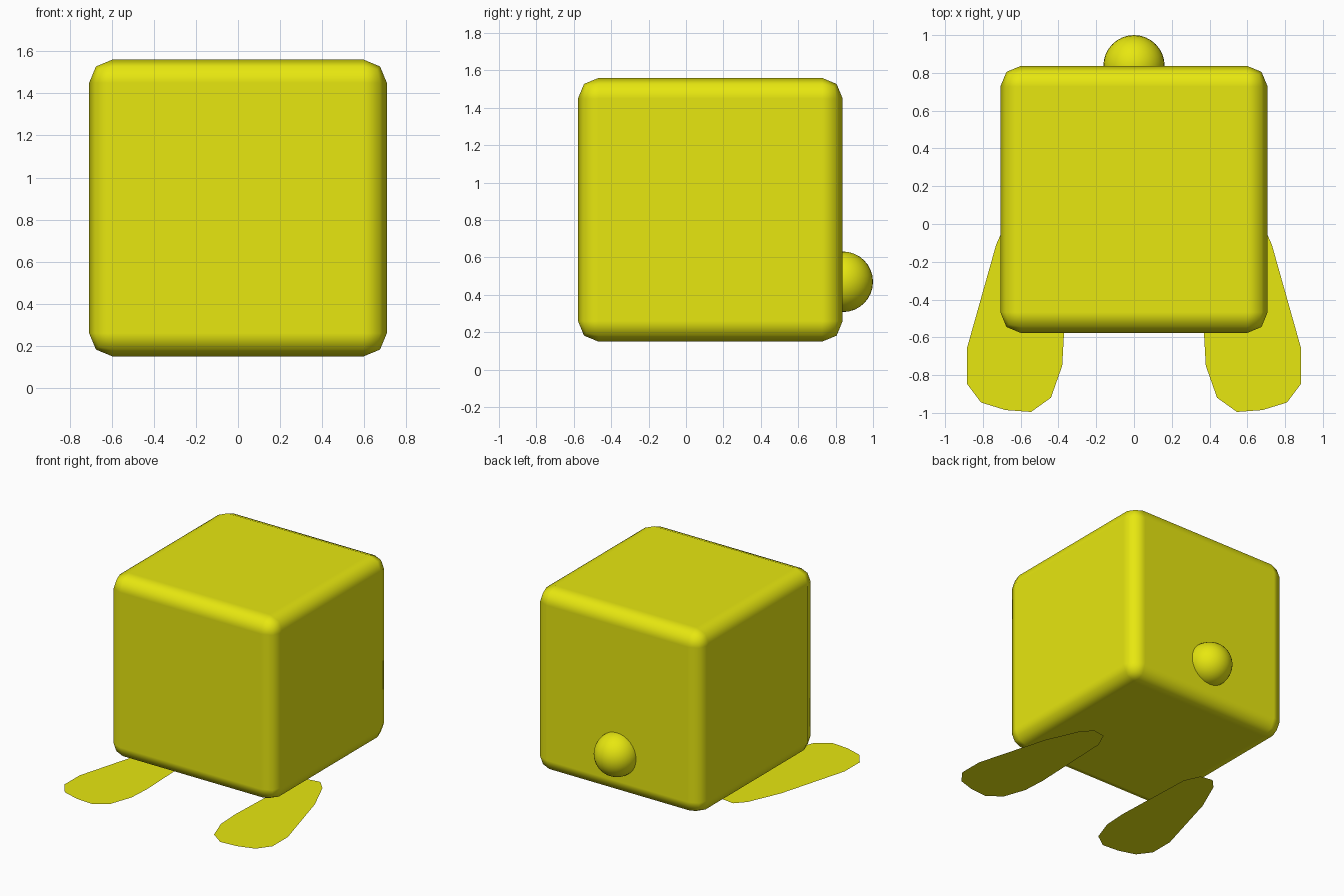
import bpy, bmesh, math

if "Cube" in bpy.data.objects:
    bpy.data.objects.remove(bpy.data.objects["Cube"])

yellow = bpy.data.materials.new("yellow")
yellow.diffuse_color = (0.8, 0.8, 0.005, 1)
yellow.use_nodes = True
yellow.node_tree.nodes["Principled BSDF"].inputs["Base Color"].default_value = yellow.diffuse_color


def flat_shape(name, points):
    """Single flat face from an ordered outline."""
    mesh = bpy.data.meshes.new(name)
    bm = bmesh.new()
    face = bm.faces.new([bm.verts.new(p) for p in points])
    face.normal_update()
    bm.to_mesh(mesh)
    bm.free()
    mesh.materials.append(yellow)
    obj = bpy.data.objects.new(name, mesh)
    bpy.context.collection.objects.link(obj)
    return obj


# Rounded cube body
bpy.ops.mesh.primitive_cube_add(size=1, location=(0, 0.13, 0.855))
body = bpy.context.object
body.name = "body"
body.scale = (1.415, 1.415, 1.41)
bpy.ops.object.transform_apply(location=False, rotation=False, scale=True)
bevel = body.modifiers.new("rounded_edges", 'BEVEL')
bevel.width = 0.11
bevel.segments = 2
bevel.harden_normals = True
bpy.ops.object.shade_smooth()
body.data.materials.append(yellow)

# Round tail, half sunk into the back
bpy.ops.mesh.primitive_uv_sphere_add(segments=32, ring_count=16, radius=0.162,
                                     location=(0, 0.838, 0.47))
tail = bpy.context.object
tail.name = "tail"
bpy.ops.object.shade_smooth()
tail.data.materials.append(yellow)

# Flat foot outline, counter-clockwise for the +x side
foot = [(0.37, -0.57), (0.38, -0.75), (0.44, -0.92), (0.545, -0.995),
        (0.68, -0.985), (0.81, -0.945), (0.885, -0.845), (0.885, -0.66),
        (0.73, -0.11), (0.62, 0.14), (0.55, 0.215), (0.45, 0.2), (0.395, 0.08)]

for side, label in ((1, "right"), (-1, "left")):
    outline = foot if side == 1 else foot[::-1]
    flat_shape(label + "_foot", [(side * x, y, 0) for x, y in outline])
    # Eye disc lying on the front face
    ring = [math.tau * i / 32 for i in range(32)]
    flat_shape(label + "_eye", [(side * 0.24 + 0.102 * math.cos(a), -0.579,
                                 1.03 + 0.102 * math.sin(a)) for a in ring])
